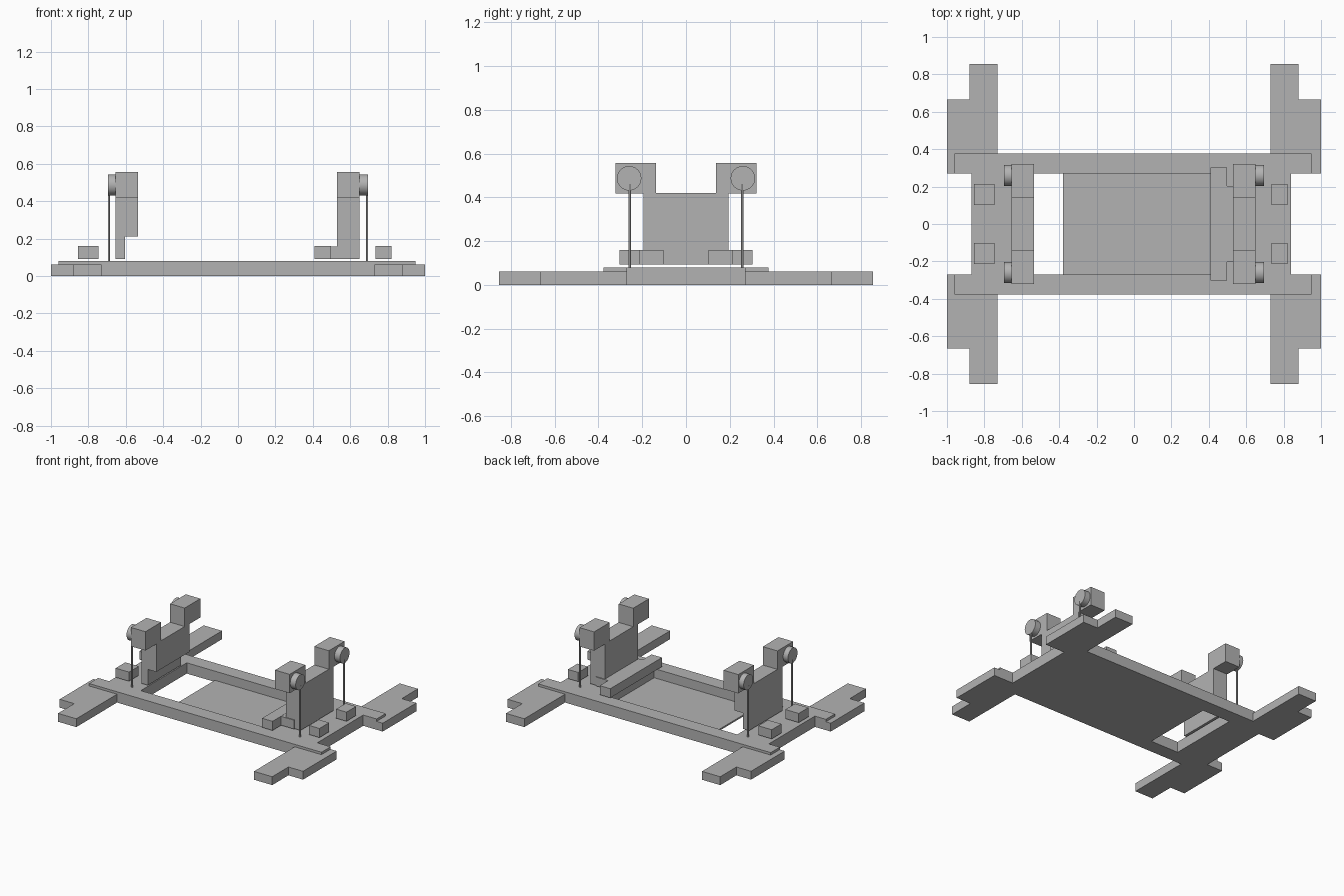
import bpy, bmesh, math

old = bpy.data.objects.get("Cube")
if old:
    bpy.data.objects.remove(old, do_unlink=True)

GREY = (0.45, 0.45, 0.45, 1)
mat = bpy.data.materials.new("plain grey")
mat.use_nodes = True
mat.diffuse_color = GREY
mat.node_tree.nodes["Principled BSDF"].inputs["Base Color"].default_value = GREY


def prism(name, outline, axis, lo, hi):
    """Extrude a closed 2D outline along x (outline in y, z) or z (outline in x, y)."""
    bm = bmesh.new()
    place = (lambda a, b: (lo, a, b)) if axis == "x" else (lambda a, b: (a, b, lo))
    face = bm.faces.new([bm.verts.new(place(a, b)) for a, b in outline])
    moved = bmesh.ops.extrude_face_region(bm, geom=[face])["geom"]
    step = (hi - lo, 0, 0) if axis == "x" else (0, 0, hi - lo)
    bmesh.ops.translate(bm, vec=step, verts=[v for v in moved if isinstance(v, bmesh.types.BMVert)])
    bmesh.ops.recalc_face_normals(bm, faces=bm.faces)
    mesh = bpy.data.meshes.new(name)
    bm.to_mesh(mesh)
    bm.free()
    mesh.materials.append(mat)
    obj = bpy.data.objects.new(name, mesh)
    bpy.context.collection.objects.link(obj)
    return obj


def box(name, x, y, z):
    outline = [(x[0], y[0]), (x[1], y[0]), (x[1], y[1]), (x[0], y[1])]
    return prism(name, outline, "z", *z)


def rod(name, x, y, z, radius, length, axis, sides):
    turn = (0, math.pi / 2, 0) if axis == "x" else (0, 0, 0)
    bpy.ops.mesh.primitive_cylinder_add(vertices=sides, radius=radius, depth=length,
                                        location=(x, y, z), rotation=turn)
    obj = bpy.context.object
    obj.name = name
    obj.data.materials.append(mat)
    bpy.ops.object.shade_smooth_by_angle()
    return obj


# Base frame: two rails, two cross pieces and a thin floor sheet
DECK = 0.08
INNER, OUTER = 0.27, 0.377
for label, s in (("front", -1), ("back", 1)):
    box(label + "_rail", (-0.96, 0.95), sorted((s * INNER, s * OUTER)), (0, DECK))
box("right_cross_piece", (-0.87, -0.61), (-INNER, INNER), (0, DECK))
box("left_cross_piece", (0.45, 0.84), (-INNER, INNER), (0, DECK))
box("floor_sheet", (-0.38, 0.45), (-INNER, INNER), (0, 0.012))

# Stepped feet reaching out at the four corners
for end, sx, lip in (("right", -1, 0.96), ("left", 1, 0.95)):
    for label, sy in (("front", -1), ("back", 1)):
        step = [(1, INNER), (1, 0.665), (0.88, 0.665), (0.88, 0.855),
                (0.73, 0.855), (0.73, OUTER), (lip, OUTER), (lip, INNER)]
        prism(f"{end}_{label}_foot", [(sx * a, sy * b) for a, b in step], "z", 0, 0.062)

# Uprights: a body with two raised head blocks
LOW = 0.092


def upright_profile(bottom):
    half = [(0.195, bottom), (0.195, 0.417), (0.322, 0.417),
            (0.322, 0.557), (0.138, 0.557), (0.138, 0.42)]
    return half + [(-y, z) for y, z in reversed(half)]


prism("right_upright", upright_profile(0.21), "x", -0.655, -0.535)
box("right_upright_stem", (-0.655, -0.605), (-0.195, 0.195), (LOW, 0.21))
prism("left_upright", upright_profile(LOW), "x", 0.53, 0.65)

# Step bar and foot block inside the left upright
box("step_bar", (0.41, 0.496), (-0.303, 0.303), (LOW, 0.16))
box("upright_foot", (0.496, 0.6), (-0.202, 0.202), (LOW, 0.158))

# Pulleys, cords and stop blocks outside both uprights
for end, sx, stop in (("right", -1, (-0.855, -0.745)), ("left", 1, (0.735, 0.82))):
    for label, sy in (("front", -1), ("back", 1)):
        tag = f"{end}_{label}_"
        rod(tag + "pulley", sx * 0.672, sy * 0.26, 0.487, 0.056, 0.046, "x", 32)
        rod(tag + "cord", sx * 0.69, sy * 0.257, 0.265, 0.006, 0.39, "z", 12)
        box(tag + "stop_block", stop, sorted((sy * 0.102, sy * 0.215)), (LOW, 0.16))
